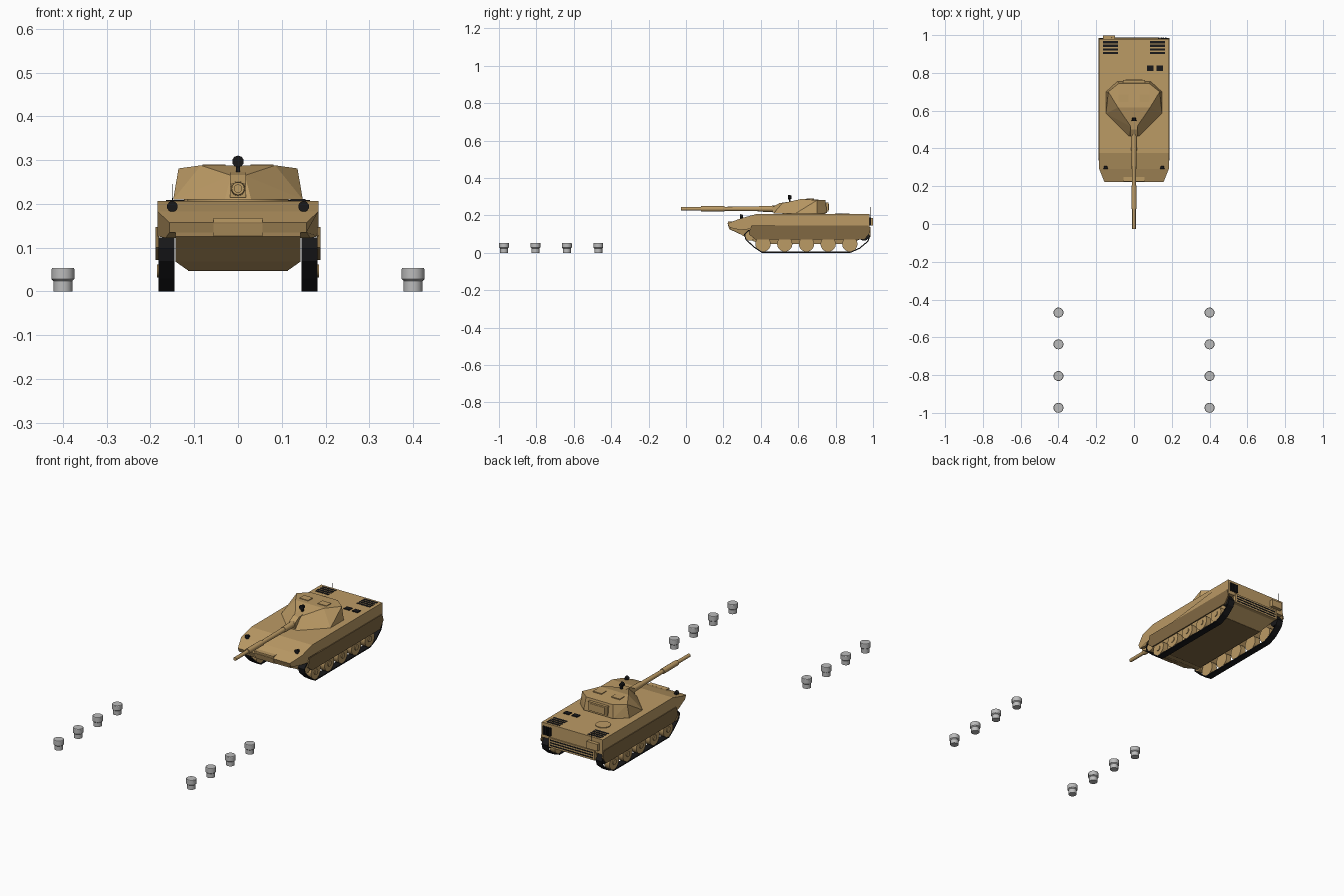
import bpy, bmesh, math
from mathutils import Matrix, Vector

if "Cube" in bpy.data.objects:
    bpy.data.objects.remove(bpy.data.objects["Cube"])


def material(name, c):
    m = bpy.data.materials.new(name)
    m.diffuse_color = (*c, 1)
    m.use_nodes = True
    m.node_tree.nodes["Principled BSDF"].inputs["Base Color"].default_value = m.diffuse_color
    return m


TAN = material("desert_tan", (0.50, 0.325, 0.13))
BROWN = material("shaded_brown", (0.22, 0.14, 0.055))
BLACK = material("track_black", (0.009, 0.009, 0.010))
GREY = material("bollard_grey", (0.50, 0.50, 0.50))


def finish(bm, name, mat, smooth=False):
    bmesh.ops.recalc_face_normals(bm, faces=bm.faces)
    me = bpy.data.meshes.new(name)
    bm.to_mesh(me)
    bm.free()
    me.materials.append(mat)
    ob = bpy.data.objects.new(name, me)
    bpy.context.collection.objects.link(ob)
    if smooth:
        bpy.ops.object.select_all(action='DESELECT')
        ob.select_set(True)
        bpy.context.view_layer.objects.active = ob
        bpy.ops.object.shade_smooth_by_angle(angle=math.radians(35))
    return ob


def box(name, x, y, z, mat):
    """Box from (min, max) ranges."""
    bm = bmesh.new()
    bmesh.ops.create_cube(bm, size=1)
    for v in bm.verts:
        v.co = [r[0] + (c + 0.5) * (r[1] - r[0]) for r, c in zip((x, y, z), v.co)]
    return finish(bm, name, mat)


def prism(name, profile, x0, x1, mat, caps=True, taper=None):
    """Extrude a (y, z) profile along x; taper scales x by position."""
    bm = bmesh.new()
    a = [bm.verts.new((x0, y, z)) for y, z in profile]
    b = [bm.verts.new((x1, y, z)) for y, z in profile]
    n = len(profile)
    for i in range(n):
        bm.faces.new((a[i], a[(i + 1) % n], b[(i + 1) % n], b[i]))
    if caps:
        bm.faces.new(a)
        bm.faces.new(b)
    if taper:
        for v in bm.verts:
            v.co.x *= taper(v.co.y, v.co.z)
    return finish(bm, name, mat)


ROT = {'X': Matrix.Rotation(math.pi / 2, 4, 'Y'),
       'Y': Matrix.Rotation(math.pi / 2, 4, 'X'),
       'Z': Matrix.Identity(4)}


def cone(name, center, r1, r2, depth, mat, axis='Z', sides=16, smooth=True):
    bm = bmesh.new()
    bmesh.ops.create_cone(bm, cap_ends=True, segments=sides, radius1=r1, radius2=r2,
                          depth=depth, matrix=Matrix.Translation(Vector(center)) @ ROT[axis])
    return finish(bm, name, mat, smooth)


def convex(name, half_points, mat):
    """Convex solid from points mirrored across x."""
    bm = bmesh.new()
    for x, y, z in half_points:
        bm.verts.new((x, y, z))
        bm.verts.new((-x, y, z))
    bmesh.ops.convex_hull(bm, input=bm.verts)
    return finish(bm, name, mat)


# Hull: upper body with chamfered nose, and lower tub
prism("upper_hull", [(.375, .207), (.98, .207), (.98, .126), (.33, .126), (.29, .122),
                     (.232, .135), (.222, .157), (.29, .183)], -.184, .184, TAN,
      taper=lambda y, z: .85 if y < .25 else (.9 if z < .124 else 1))
prism("lower_hull", [(.232, .145), (.238, .125), (.29, .10), (.345, .068), (.40, .048),
                     (.88, .048), (.965, .09), (.978, .15)], -.143, .143, TAN,
      taper=lambda y, z: .8 if z < .05 else 1)
box("belly_plate", (-.114, .114), (.40, .88), (.0465, .05), BROWN)
# Nose plate with a raised bar
prism("nose_plate", [(.222, .158), (.24, .168), (.28, .125), (.285, .101), (.231, .127)],
      -.056, .056, TAN)
box("nose_bar", (-.056, .056), (.224, .25), (.156, .168), TAN)

for s, side in ((-1, "left"), (1, "right")):
    # Skirts
    prism(side + "_skirt", [(.35, .147), (.975, .147), (.985, .11), (.955, .072), (.37, .072),
                            (.335, .10)], s * .181, s * .188, BROWN)
    # Track loop
    t = prism(side + "_track", [(.405, 0), (.88, 0), (.93, .022), (.975, .06), (.985, .09),
                                (.962, .123), (.335, .123), (.31, .098), (.318, .07),
                                (.36, .03)], s * .145, s * .182, BLACK, caps=False)
    m = t.modifiers.new("thickness", 'SOLIDIFY')
    m.thickness = .006
    m.offset = -1
    # Road wheels, idler and sprocket
    for i in range(5):
        y = .412 + i * .116
        cone(f"{side}_road_wheel_{i}", (s * .165, y, .047), .041, .041, .032, TAN, 'X', 20)
        cone(f"{side}_wheel_hub_{i}", (s * .182, y, .047), .015, .015, .006, TAN, 'X', 12)
    cone(side + "_idler", (s * .163, .343, .09), .026, .026, .03, TAN, 'X', 14)
    cone(side + "_sprocket", (s * .163, .952, .09), .026, .026, .03, BLACK, 'X', 14)
    # Headlights
    cone(side + "_headlight", (s * .15, .298, .194), .008, .0125, .016, BLACK, 'Y', 10, False)
    box(side + "_headlight_stand", (s * .15 - .004, s * .15 + .004), (.297, .305),
        (.178, .194), BLACK)
    # Engine deck grilles
    for i in range(4):
        y = .905 + i * .019
        box(f"{side}_grille_bar_{i}", (s * .125 - .04, s * .125 + .04), (y - .006, y + .006),
            (.204, .2085), BLACK)
    # Turret roof hatches
    box(side + "_roof_hatch", (s * .055 - .026, s * .055 + .026), (.645, .685),
        (.28, .290), TAN)

# Other deck details
for x in (.087, .137):
    box("deck_vent", (x - .017, x + .017), (.81, .838), (.204, .211), BLACK)
cone("deck_hatch", (-.085, .835, .208), .038, .038, .006, TAN, sides=20)

# Rear face: louvres, light, bin and antennas
box("rear_louvre_frame", (-.14, .14), (.965, .986), (.085, .137), TAN)
for i in range(3):
    z = .097 + i * .014
    box(f"rear_louvre_slot_{i}", (-.13, .13), (.984, .9875), (z - .003, z + .003), BLACK)
for x in (.13, .143, .156, .169):
    box("rear_light_bar", (x - .004, x + .004), (.978, .988), (.145, .19), BLACK)
box("rear_bin", (-.165, -.10), (.978, .999), (.147, .185), TAN)
for x, top in ((-.15, .245), (-.118, .23)):
    cone("antenna", (x, .985, (.18 + top) / 2), .0012, .0008, top - .18, BLACK, sides=6)

# Turret: faceted wedge with long cheeks
cone("turret_ring", (0, .63, .207), .115, .115, .012, TAN, sides=24)
convex("turret", [(.03, .467, .210), (.148, .585, .21), (.148, .70, .21), (.088, .755, .212),
                  (.016, .515, .265), (.085, .617, .288), (.136, .70, .281),
                  (.08, .745, .282)], TAN)
box("turret_rear_bin", (-.058, .058), (.74, .762), (.222, .27), TAN)
box("turret_rear_bin_panel", (-.045, .045), (.76, .764), (.23, .262), TAN)

# Mantlet and gun
prism("mantlet", [(.463, .215), (.463, .245), (.50, .266), (.56, .274), (.56, .215)],
      -.018, .018, TAN)
for name, y0, y1, r0, r1 in (("gun_muzzle", -.027, .09, .0095, .0095),
                             ("gun_sleeve", .08, .205, .0145, .0145),
                             ("gun_barrel", .20, .40, .011, .013),
                             ("gun_root", .39, .48, .015, .017)):
    cone(name, (0, (y0 + y1) / 2, .235), r1, r0, y1 - y0, TAN, 'Y', 16)

# Roof sight
cone("roof_sight", (0, .555, .297), .009, .0135, .02, BLACK, 'Y', 10, False)
box("roof_sight_stand", (-.005, .005), (.55, .56), (.265, .295), BLACK)

# Two rows of bollards
for s in (-1, 1):
    for i in range(4):
        y = -.973 + i * .168
        cone("bollard_base", (s * .40, y, .015), .0215, .0215, .03, GREY, sides=24)
        cone("bollard_neck", (s * .40, y, .026), .0215, .0265, .005, GREY, sides=24)
        cone("bollard_cap", (s * .40, y, .0395), .0265, .0265, .023, GREY, sides=24)
        cone("bollard_rim", (s * .40, y, .052), .0265, .0245, .003, GREY, sides=24)
